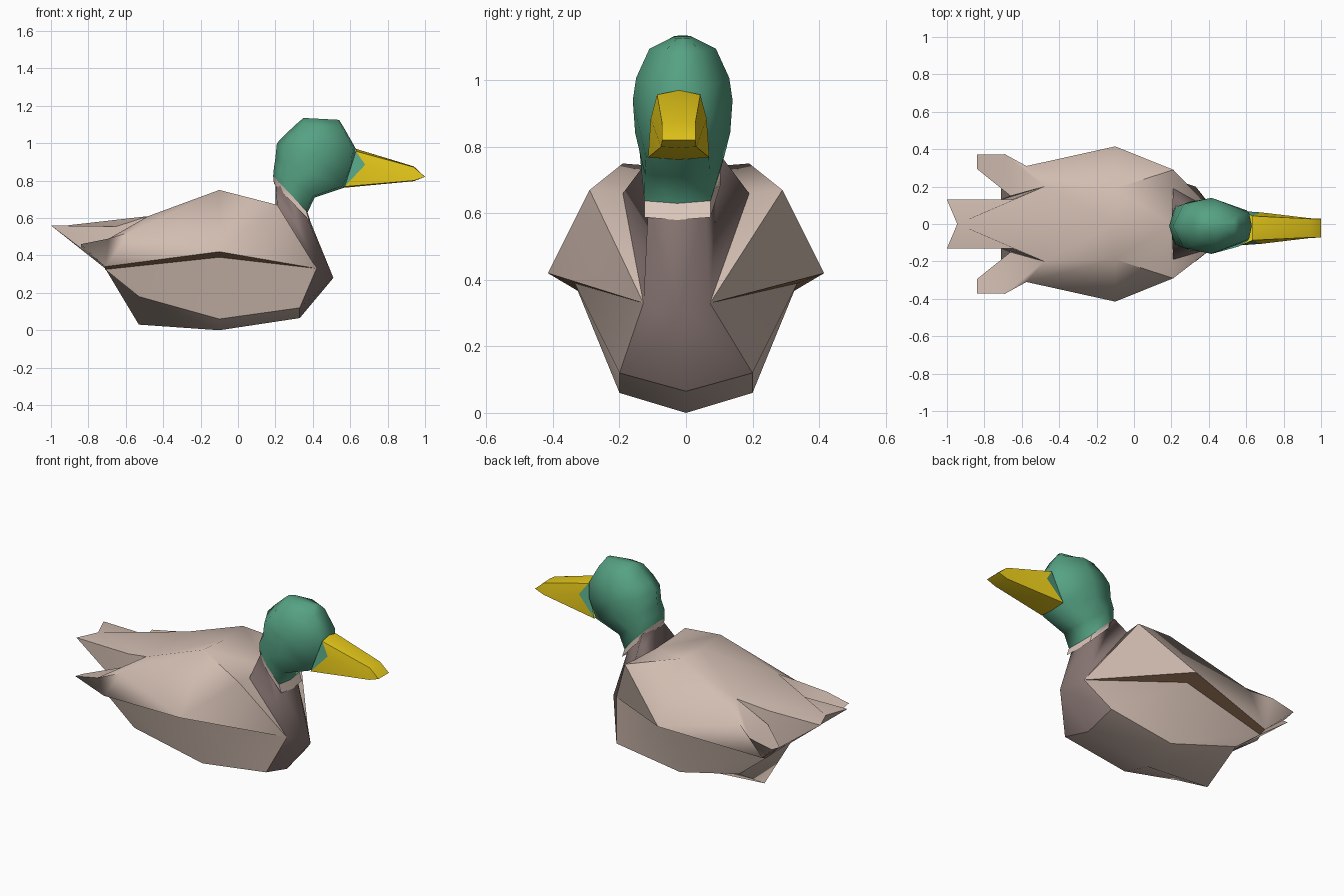
import bpy
import bmesh
from math import radians

if "Cube" in bpy.data.objects:
    bpy.data.objects.remove(bpy.data.objects["Cube"])


def srgb(*channels):
    """Convert 0-255 display values to a linear colour."""
    return tuple((c / 255) ** 2.2 for c in channels) + (1.0,)


def make_material(name, colour):
    mat = bpy.data.materials.new(name)
    mat.diffuse_color = colour
    mat.use_nodes = True
    for node in mat.node_tree.nodes:
        if node.type == "BSDF_PRINCIPLED":
            node.inputs["Base Color"].default_value = colour
            node.inputs["Roughness"].default_value = 0.8
    return mat


feathers = make_material("pale beige feathers", srgb(208, 187, 175))
chest_colour = make_material("mauve brown chest", srgb(132, 115, 112))
under_colour = make_material("brown wing underside", srgb(146, 113, 86))
green = make_material("head green", srgb(86, 160, 130))
yellow = make_material("bill yellow", srgb(233, 202, 32))
collar_colour = make_material("collar pink white", srgb(222, 200, 188))


def mirrored_object(name, points, groups, lean):
    """Build the left half from named points, reflect it and weld the middle.
    groups: list of (material, [faces written as point names]), sharp between
    groups and fully smooth inside the second; lean gives a sideways shift."""
    bm = bmesh.new()
    for side in (1, -1):
        verts = {key: bm.verts.new((x, y * side + lean(x, z), z))
                 for key, (x, y, z) in points.items()}
        for slot, (mat, faces) in enumerate(groups):
            for face in faces:
                new_face = bm.faces.new([verts[key] for key in face.split()])
                new_face.material_index = slot
                new_face.smooth = True
    bmesh.ops.remove_doubles(bm, verts=bm.verts, dist=0.0005)
    bmesh.ops.recalc_face_normals(bm, faces=bm.faces)
    for edge in bm.edges:
        if len(edge.link_faces) == 2:
            first, second = (face.material_index for face in edge.link_faces)
            edge.smooth = first == second and (
                first == 1 or edge.calc_face_angle() < radians(60))
    mesh = bpy.data.meshes.new(name)
    bm.to_mesh(mesh)
    bm.free()
    for mat, faces in groups:
        mesh.materials.append(mat)
    bpy.context.collection.objects.link(bpy.data.objects.new(name, mesh))


# Body, folded wings and tail
body_points = dict(
    breast=(.51, 0, .28),
    keel_front=(.33, 0, .065), bilge_front=(.33, .2, .12),
    keel_mid=(-.1, 0, 0), bilge_mid=(-.1, .2, .06),
    keel_rear=(-.53, 0, .03), bilge_rear=(-.53, .245, .18),
    flank=(-.1, .335, .39), rump_side=(-.71, .24, .325),
    rump=(-.71, 0, .33), rump_inner=(-.71, .13, .34),
    neck_front=(.375, 0, .61), neck_cheek=(.35, .085, .635),
    neck_rear=(.225, .1, .78), nape=(.2, 0, .8),
    shoulder_inner=(.21, .19, .66), nape_base=(.2, 0, .66),
    shoulder=(.21, .29, .67), wing_front=(.42, .1, .33),
    wing_side=(-.1, .415, .42), wing_rear=(-.71, .28, .34),
    ridge=(-.1, .19, .75), spine=(-.1, 0, .735),
    back_side=(-.48, .2, .61), back=(-.48, 0, .61),
    tail_root=(-.65, .13, .555), tail_tip=(-1, .13, .56), tail_notch=(-.945, 0, .557),
    feather_root=(-.575, .31, .525), feather_edge=(-.69, .373, .49),
    feather_tip=(-.84, .371, .46), feather_inner=(-.84, .295, .445),
    feather_base=(-.66, .15, .48),
)
belly = [
    "keel_front bilge_front bilge_mid keel_mid",
    "keel_mid bilge_mid bilge_rear keel_rear",
    "keel_rear bilge_rear rump_side rump_inner rump",
]
chest = [
    "breast wing_front bilge_front keel_front",
    "breast neck_front neck_cheek wing_front",
    "wing_front neck_cheek neck_rear shoulder_inner",
    "shoulder_inner neck_rear nape nape_base",
]
sides = [
    "bilge_front wing_front flank bilge_mid",
    "bilge_mid flank rump_side bilge_rear",
]
wings_and_back = [
    "wing_front shoulder shoulder_inner",
    "wing_front wing_side shoulder",
    "shoulder wing_side ridge",
    "shoulder_inner shoulder ridge",
    "nape_base shoulder_inner ridge spine",
    "spine ridge back_side back",
    "ridge wing_side feather_root",
    "wing_side wing_rear feather_root",
    "ridge feather_root back_side",
]
tail = [
    "back back_side tail_root tail_tip tail_notch",
    "rump rump_inner tail_tip tail_notch",
    "rump_inner tail_root tail_tip",
    "rump_inner back_side tail_root",
    "rump_inner feather_base back_side",
]
wing_tips = [
    "back_side feather_root feather_edge feather_base",
    "feather_edge feather_tip feather_inner feather_base",
    "feather_root wing_rear feather_edge",
    "wing_rear feather_inner feather_tip feather_edge",
    "wing_rear rump_inner feather_base feather_inner",
]
underside = [
    "wing_front wing_side flank",
    "wing_side wing_rear rump_side flank",
    "wing_rear rump_side rump_inner",
]
mirrored_object("body", body_points, [
    (feathers, belly),
    (chest_colour, chest),
    (feathers, sides),
    (feathers, wings_and_back + tail + wing_tips),
    (under_colour, underside),
], lambda x, z: -.028 if x > .34 and z > .25 else 0)

# Head and collar: tilted rings given as
# front x, front z, back x, back z, half width, share of the width at the front
rings = [
    (.388, .58, .192, .785, .113, .88),
    (.372, .63, .188, .825, .113, .88),
    (.41, .71, .192, .87, .13, .75),
    (.575, .765, .2, .92, .143, .66),
    (.62, .88, .208, 1.0, .15, .55),
    (.63, .97, .25, 1.045, .14, .5),
    (.565, 1.085, .315, 1.105, .1, .55),
    (.54, 1.125, .35, 1.135, .03, .6),
]
head_points = {}
for r, (front_x, front_z, back_x, back_z, width, front_share) in enumerate(rings):
    outline = [(0, 0), (.04, front_share), (.5, 1), (.86, .78), (1, 0)]
    for k, (t, spread) in enumerate(outline):
        head_points[f"r{r}k{k}"] = (front_x + (back_x - front_x) * t, width * spread,
                                    front_z + (back_z - front_z) * t)


def band(r):
    return [f"r{r}k{k} r{r}k{k + 1} r{r + 1}k{k + 1} r{r + 1}k{k}"
            for k in range(len(outline) - 1)]


last = len(rings) - 1
crown = " ".join(f"r{last}k{k}" for k in range(len(outline)))
mirrored_object("head", head_points, [
    (collar_colour, band(0)),
    (green, [face for r in range(1, last) for face in band(r)] + [crown]),
], lambda x, z: -.026 if x > .33 and z < .8 else -.01)

# Bill, with the green cheek wedge reaching forward on each side
bill_points = dict(
    top=(.63, 0, .97), top_side=(.63, .065, .957), cheek=(.68, .084, .885),
    base=(.57, 0, .762), base_side=(.57, .092, .768),
    bridge=(.94, 0, .876), bridge_side=(.94, .05, .872),
    tip=(1, 0, .82), tip_side=(1, .05, .82),
    under=(.94, 0, .797), under_side=(.94, .053, .8),
)
mirrored_object("bill", bill_points, [
    (yellow, [
        "top top_side bridge_side bridge",
        "top_side cheek under_side bridge_side",
        "cheek base_side under_side",
        "bridge bridge_side tip_side tip",
        "tip tip_side under_side under",
        "bridge_side under_side tip_side",
        "under under_side base_side base",
    ]),
    (green, ["top_side base_side cheek"]),
], lambda x, z: -.022)
